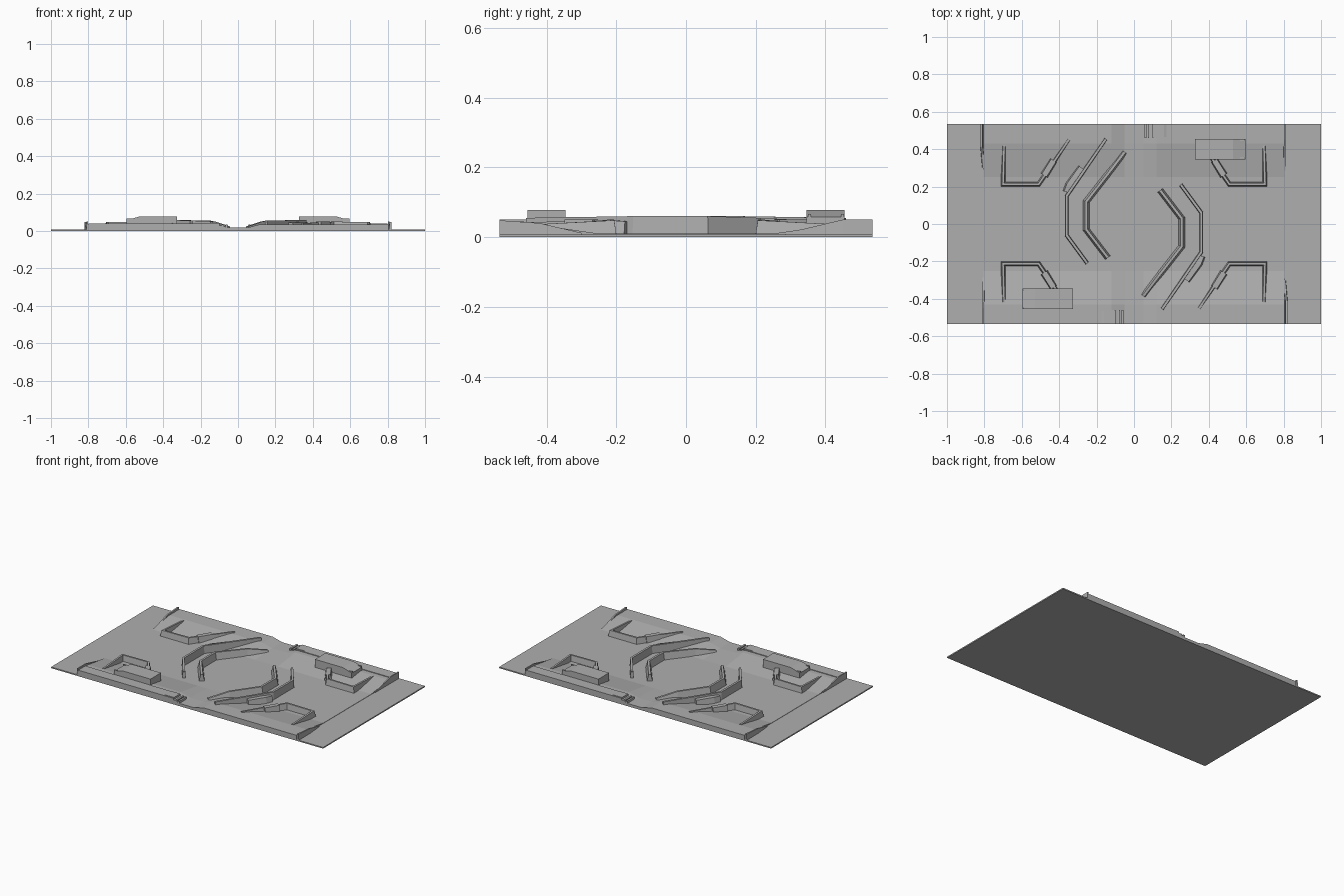
import bpy
import bmesh
from mathutils import Vector

cube = bpy.data.objects.get("Cube")
if cube:
    bpy.data.objects.remove(cube)

grey = bpy.data.materials.new("stone_grey")
grey.use_nodes = True
colour = (0.43, 0.43, 0.43, 1)
grey.diffuse_color = colour
grey.node_tree.nodes["Principled BSDF"].inputs["Base Color"].default_value = colour


def finish(bm, name, turn=0):
    """Store a mesh; turn=1 also adds its half-turn twin about the centre."""
    bmesh.ops.recalc_face_normals(bm, faces=bm.faces[:])
    mesh = bpy.data.meshes.new(name)
    bm.to_mesh(mesh)
    bm.free()
    mesh.materials.append(grey)
    for i in range(turn + 1):
        ob = bpy.data.objects.new(name + ("_opposite" if i else ""), mesh)
        ob.rotation_euler.z = 3.14159265 * i
        bpy.context.collection.objects.link(ob)


def loft(rings, name, turn=1):
    """Skin a row of equal closed sections and cap both ends."""
    bm = bmesh.new()
    rows = [[bm.verts.new(p) for p in ring] for ring in rings]
    n = len(rows[0])
    for a, b in zip(rows, rows[1:]):
        for i in range(n):
            j = (i + 1) % n
            bm.faces.new((a[i], a[j], b[j], b[i]))
    bm.faces.new(rows[0])
    bm.faces.new(rows[-1])
    finish(bm, name, turn)


def wall(name, path, base, top):
    """Mitred wall following (x, y, height) points, battered from base to top."""
    pts = [Vector(p[:2]) for p in path]
    rings = []
    for i, p in enumerate(pts):
        dirs = [(b - a).normalized() for a, b in zip(pts, pts[1:])][max(i - 1, 0):i + 1]
        mid = sum(dirs, Vector((0, 0))).normalized()
        side = Vector((-mid.y, mid.x)) / mid.dot(dirs[0])
        z = path[i][2]
        rings.append([(*(p + side * w / 2), h) for w, h in
                      ((-base, 0.004), (base, 0.004), (top, z), (-top, z))])
    loft(rings, name)


def block(name, x0, x1, y0, y1, z, slope=0.0, turn=1):
    """Box whose +x end leans inwards by slope."""
    loft([[(x0, y, 0), (x1, y, 0), (x1, y, z * 0.74), (x1 - slope, y, z), (x0, y, z)]
          for y in (y0, y1)], name, turn)


# Thin base plate
block("base_plate", -1, 1, -0.535, 0.535, 0.008, turn=0)

# Ground with banks rising to both long edges and a dip at the middle
sections = []
for x, h in ((-0.805, 0.036), (-0.12, 0.036), (-0.05, 0.018),
             (0.05, 0.018), (0.12, 0.036), (0.805, 0.036)):
    sections.append([(x, -0.535, 0.004), (x, -0.535, h), (x, -0.43, h),
                     (x, -0.25, 0.01), (x, 0.25, 0.01), (x, 0.43, h),
                     (x, 0.535, h), (x, 0.535, 0.004)])
loft(sections, "ground", 0)

# Two-layer broken octagon around the arena
wall("outer_ring_wall", [(-0.15, 0.455, 0.055), (-0.36, 0.15, 0.06),
                         (-0.36, -0.06, 0.06), (-0.25, -0.21, 0.055)], 0.02, 0.014)
wall("inner_ring_wall", [(-0.05, 0.385, 0.025), (-0.13, 0.28, 0.052), (-0.255, 0.12, 0.056),
                         (-0.255, -0.03, 0.056), (-0.14, -0.18, 0.052)], 0.036, 0.014)
wall("ring_buttress", [(-0.36, 0.17, 0.045), (-0.345, 0.21, 0.048),
                       (-0.28, 0.3, 0.045)], 0.045, 0.03)

# Corner cover walls, one on each side of both ends
for s, name in ((1, "back"), (-1, "front")):
    wall(name + "_cover_wall", [(-0.695, s * 0.42, 0.037), (-0.7, s * 0.212, 0.048),
                                (-0.51, s * 0.212, 0.05), (-0.345, s * 0.455, 0.042)],
         0.026, 0.012)
    wall(name + "_cover_block", [(-0.48, s * 0.26, 0.05), (-0.43, s * 0.34, 0.05)],
         0.045, 0.03)

# Raised bunker with sloped end and two rails
block("bunker", 0.325, 0.595, 0.345, 0.455, 0.077, 0.065)
for y in (0.35, 0.445):
    block("bunker_rail", 0.53, 0.595, y, y + 0.008, 0.066)

# Ledge along the long edge and the gate beside the middle dip
block("edge_ledge", 0.1, 0.8, 0.46, 0.535, 0.04)
block("gate_post", 0.1, 0.2, 0.465, 0.53, 0.044, 0.04)
for x in (0.055, 0.075):
    block("gate_step", x, x + 0.012, 0.46, 0.535, 0.034)

# Fins closing the ends of the banks
wall("tall_end_fin", [(0.805, 0.285, 0.011), (0.805, 0.45, 0.05),
                      (0.805, 0.535, 0.05)], 0.01, 0.008)
wall("short_end_fin", [(0.805, -0.3, 0.012), (0.815, -0.42, 0.04),
                       (0.815, -0.535, 0.048)], 0.014, 0.01)
